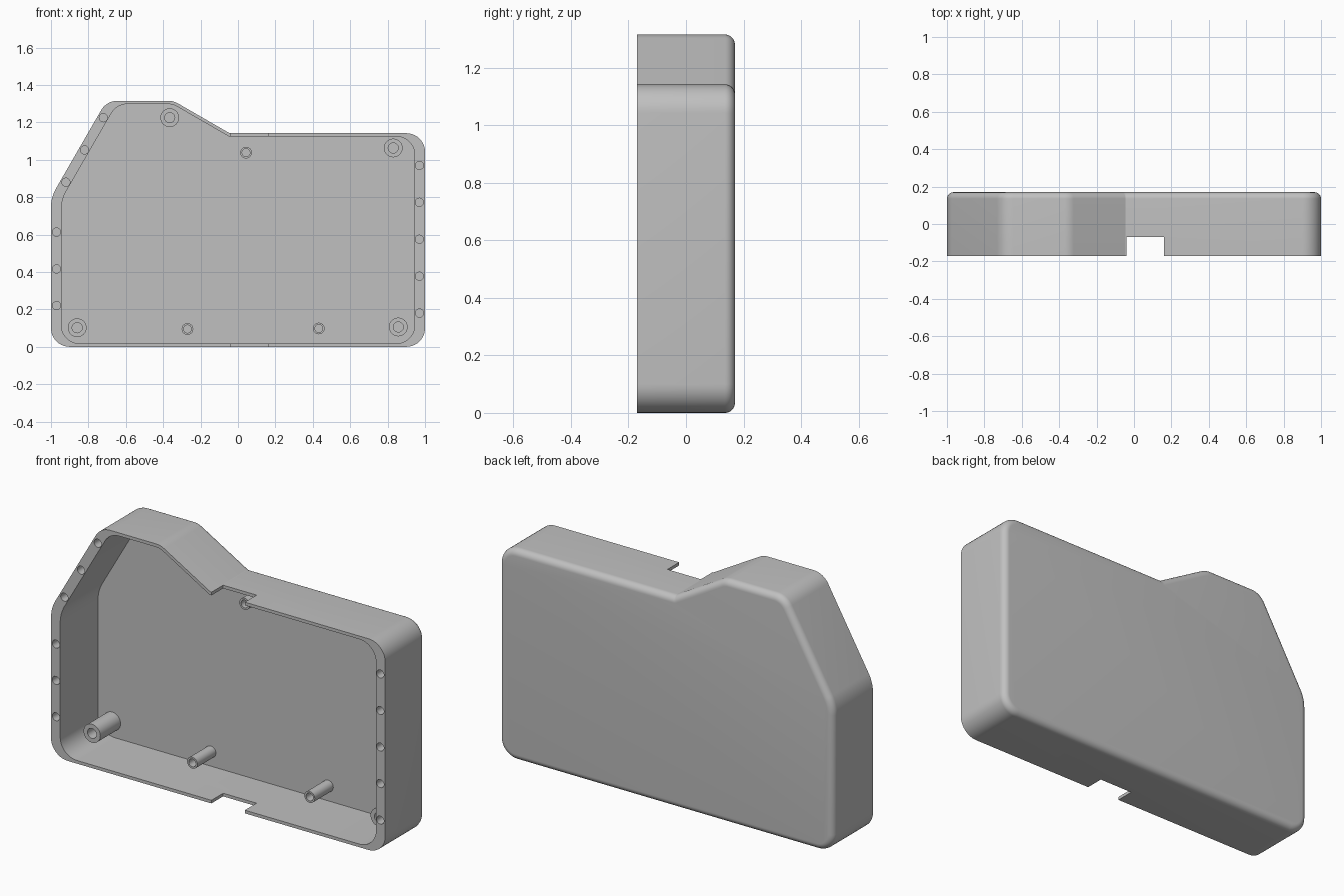
import bpy, bmesh, math
from mathutils import Vector

if "Cube" in bpy.data.objects:
    bpy.data.objects.remove(bpy.data.objects["Cube"], do_unlink=True)

FRONT, BACK, FLOOR = -0.17, 0.17, 0.153

grey = bpy.data.materials.new("plain grey")
grey.use_nodes = True
grey.diffuse_color = (0.53, 0.53, 0.53, 1)
grey.node_tree.nodes["Principled BSDF"].inputs["Base Color"].default_value = (0.53, 0.53, 0.53, 1)


def outline(corners, inset=0.0, steps=10):
    """Counter-clockwise (x, z, radius) corners -> filleted loop, moved inwards by inset."""
    pts = []
    n = len(corners)
    for i, (x, z, r) in enumerate(corners):
        p = Vector((x, z))
        a = (p - Vector(corners[i - 1][:2])).normalized()
        b = (Vector(corners[(i + 1) % n][:2]) - p).normalized()
        turn = a.x * b.y - a.y * b.x
        side = 1 if turn > 0 else -1
        half = a.angle(b) / 2
        normal = Vector((-a.y, a.x)) * side
        centre = p - a * r * math.tan(half) + normal * r
        rad = r - inset * side
        start = math.atan2(-normal.y, -normal.x)
        for k in range(steps + 1):
            t = start + side * 2 * half * k / steps
            pts.append((centre.x + rad * math.cos(t), centre.y + rad * math.sin(t)))
    return pts


def circle(x, z, r, sides=32):
    return [(x + r * math.cos(2 * math.pi * k / sides),
             z + r * math.sin(2 * math.pi * k / sides)) for k in range(sides)]


def loft(name, rings):
    """Skin a list of (y, loop) rings and cap both ends."""
    bm = bmesh.new()
    loops = [[bm.verts.new((x, y, z)) for x, z in loop] for y, loop in rings]
    for lo, hi in zip(loops, loops[1:]):
        for i in range(len(lo)):
            j = (i + 1) % len(lo)
            bm.faces.new((lo[i], lo[j], hi[j], hi[i]))
    bm.faces.new(loops[0])
    bm.faces.new(loops[-1])
    bmesh.ops.recalc_face_normals(bm, faces=bm.faces)
    mesh = bpy.data.meshes.new(name)
    bm.to_mesh(mesh)
    bm.free()
    mesh.materials.append(grey)
    obj = bpy.data.objects.new(name, mesh)
    bpy.context.collection.objects.link(obj)
    return obj


def activate(obj):
    bpy.ops.object.select_all(action='DESELECT')
    obj.select_set(True)
    bpy.context.view_layer.objects.active = obj


def cut(target, cutter):
    mod = target.modifiers.new("cut", 'BOOLEAN')
    mod.operation, mod.solver, mod.object = 'DIFFERENCE', 'EXACT', cutter
    cutter.hide_render = True
    activate(target)
    bpy.ops.object.modifier_apply(modifier=mod.name)
    bpy.data.objects.remove(cutter, do_unlink=True)


# Shell with a rounded back edge
outer = [(-1, 0, .1), (1, 0, .1), (1, 1.142, .1), (-.045, 1.142, .01),
         (-.345, 1.315, .1), (-.703, 1.315, .1), (-1, .8, .2)]
fillet = 0.035
rings = [(FRONT, outline(outer))]
for k in range(9):
    t = math.pi / 2 * k / 8
    rings.append((BACK - fillet + fillet * math.sin(t),
                  outline(outer, fillet * (1 - math.cos(t)))))
shell = loft("case_shell", rings)

# Hollow interior, with thicker left and right walls
inner = [(-.945, .017, .1), (.945, .017, .1), (.945, 1.125, .1), (-.049, 1.125, .01),
         (-.349, 1.298, .1), (-.649, 1.298, .1), (-.945, .786, .2)]
loop = outline(inner)
cut(shell, loft("cavity_cutter", [(FRONT - .1, loop), (FLOOR, loop)]))

# Cable notches through the top and bottom walls
slot = [(-.04, -.1), (.16, -.1), (.16, 1.5), (-.04, 1.5)]
cut(shell, loft("notch_cutter", [(FRONT - .1, slot), (-.07, slot)]))

# Screw holes along the side rims
spots = [(.97, .18 + .1975 * i) for i in range(5)]
spots += [(-.97, .22 + .1965 * i) for i in range(3)]
spots += [(-.92 + .1 * i, .88 + .1725 * i) for i in range(3)]
for x, z in spots:
    hole = circle(x, z, .022, 20)
    cut(shell, loft("hole_cutter", [(FRONT - .05, hole), (FRONT + .1, hole)]))

# Hollow posts standing on the inside of the back wall
posts = [("large_post", -.02, .05, .027,
          [(-.86, .102), (.857, .106), (.83, 1.063), (-.365, 1.225)]),
         ("small_post", -.005, .031, .021,
          [(-.27, .095), (.432, .098), (.043, 1.038)])]
parts = [shell]
for name, tip, r_out, r_in, places in posts:
    for i, (x, z) in enumerate(places):
        wide, bore = circle(x, z, r_out), circle(x, z, r_in)
        parts.append(loft(f"{name}_{i + 1}", [(FLOOR + .005, wide), (tip, wide),
                                              (tip, bore), (FLOOR - .002, bore)]))

for part in parts:
    activate(part)
    bpy.ops.object.shade_smooth_by_angle(angle=math.radians(30))
